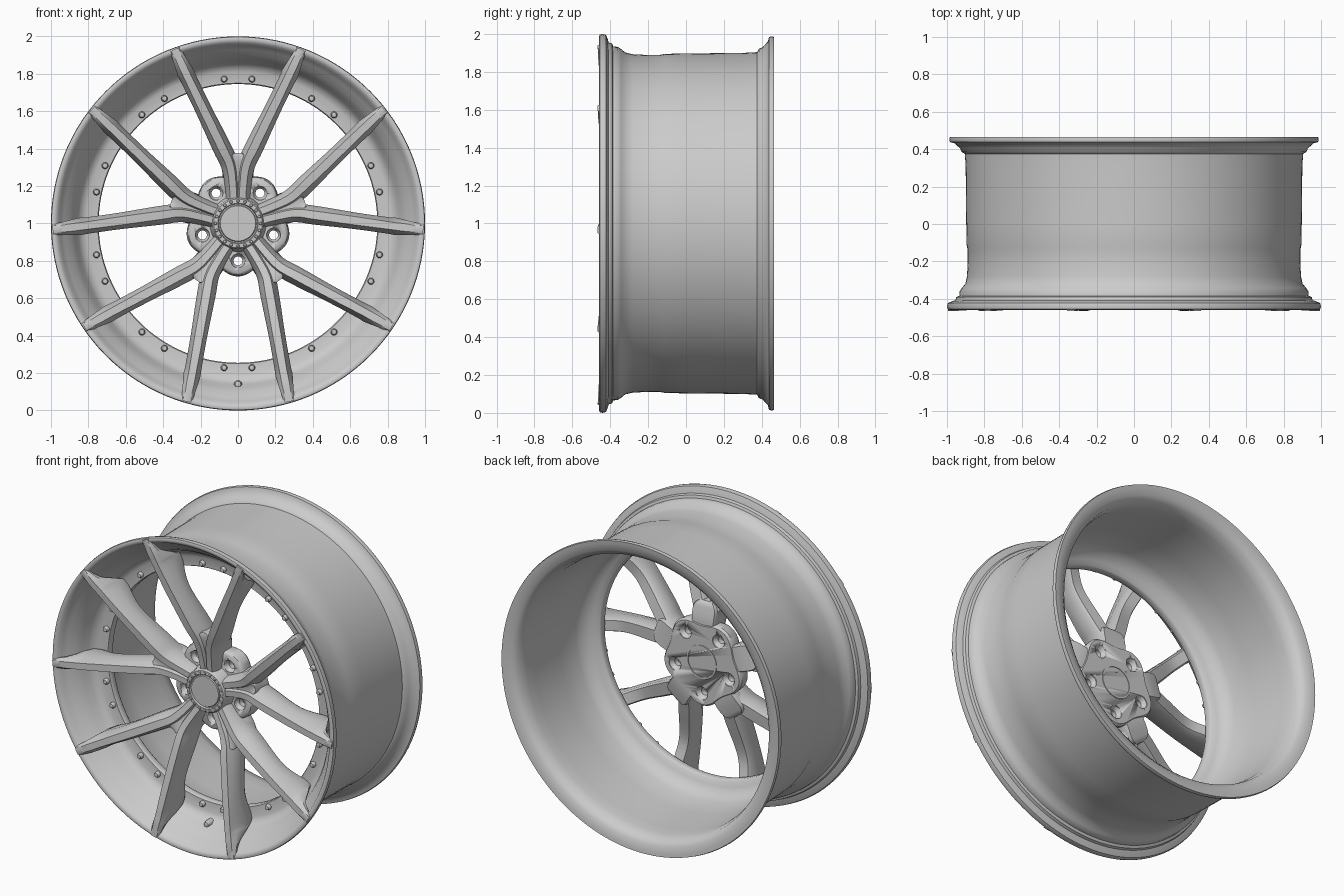
import bpy, bmesh
from math import sin, cos, pi, radians, hypot
from mathutils import Vector

if "Cube" in bpy.data.objects:
    bpy.data.objects.remove(bpy.data.objects["Cube"])

metal = bpy.data.materials.new("light_grey_metal")
metal.use_nodes = True
GREY = (0.6, 0.6, 0.6, 1)
metal.diffuse_color = GREY
metal.node_tree.nodes["Principled BSDF"].inputs["Base Color"].default_value = GREY


def place(angle, radius, side, y):
    """Wheel coordinates: radius along a spoke direction, side across it, y depth."""
    return Vector((radius * cos(angle) - side * sin(angle), y,
                   1 + radius * sin(angle) + side * cos(angle)))


def finish(name, bm, angle=35):
    bmesh.ops.remove_doubles(bm, verts=bm.verts, dist=0.0001)
    bmesh.ops.recalc_face_normals(bm, faces=bm.faces)
    mesh = bpy.data.meshes.new(name)
    bm.to_mesh(mesh)
    bm.free()
    mesh.materials.append(metal)
    obj = bpy.data.objects.new(name, mesh)
    bpy.context.collection.objects.link(obj)
    bpy.ops.object.select_all(action='DESELECT')
    obj.select_set(True)
    bpy.context.view_layer.objects.active = obj
    bpy.ops.object.shade_smooth_by_angle(angle=radians(angle))
    return obj


def skin(bm, rings, loop_rings=False, loop_points=True, caps=False):
    """Bridge successive rings of points with quads."""
    rows = [[bm.verts.new(p) for p in ring] for ring in rings]
    count = len(rows[0])
    for i in range(len(rows) if loop_rings else len(rows) - 1):
        a, b = rows[i], rows[(i + 1) % len(rows)]
        for j in range(count if loop_points else count - 1):
            k = (j + 1) % count
            bm.faces.new((a[j], a[k], b[k], b[j]))
    if caps:
        bm.faces.new(rows[0])
        bm.faces.new(rows[-1])


def lathe(bm, profile, steps, closed=False, center=(0, 0)):
    """Spin (radius, y) points about the wheel axis or a parallel one."""
    rings = []
    for i in range(steps):
        t = 2 * pi * i / steps
        rings.append([Vector((center[0] + r * cos(t), y, 1 + center[1] + r * sin(t)))
                      for r, y in profile])
    skin(bm, rings, loop_rings=True, loop_points=closed)


def smooth_path(points, steps=5):
    """Catmull-Rom interpolation of stations holding any number of values."""
    pts = [points[0]] + list(points) + [points[-1]]
    out = []
    for i in range(1, len(pts) - 2):
        for s in range(steps):
            t = s / steps
            out.append([0.5 * (2 * b + (c - a) * t + (2 * a - 5 * b + 4 * c - d) * t * t
                               + (3 * b - a - 3 * c + d) * t ** 3)
                        for a, b, c, d in zip(*pts[i - 1:i + 3])])
    return out + [list(points[-1])]


# Barrel with front dish, riveted flange and rear lip
outer = [(0.985, -0.46), (0.997, -0.455), (1.0, -0.44), (0.995, -0.422), (0.97, -0.412),
         (0.955, -0.408), (0.95, -0.39), (0.934, -0.384), (0.932, -0.36), (0.92, -0.342),
         (0.902, -0.32), (0.893, -0.28), (0.889, -0.2), (0.889, -0.14), (0.895, -0.11),
         (0.897, 0), (0.9, 0.3), (0.904, 0.375), (0.922, 0.385), (0.93, 0.405), (0.945, 0.418),
         (0.96, 0.432), (0.984, 0.438), (0.988, 0.452), (0.984, 0.465)]
inner = [(0.965, 0.463), (0.92, 0.455), (0.89, 0.43), (0.876, 0.37), (0.872, 0.3),
         (0.866, 0.05), (0.852, -0.1), (0.828, -0.155), (0.785, -0.185), (0.752, -0.195),
         (0.745, -0.205), (0.745, -0.24), (0.75, -0.247), (0.81, -0.25), (0.838, -0.262),
         (0.858, -0.29), (0.875, -0.33), (0.9, -0.37), (0.93, -0.4), (0.952, -0.425),
         (0.965, -0.45)]
bm = bmesh.new()
lathe(bm, outer + inner, 128, closed=True)
finish("rim_barrel", bm, 50)

# Spoke arms: side, radius, front y, back y, ridge half width, base half width
ARM = [(0.022, 0.08, -0.315, -0.18, 0.018, 0.04),
       (0.028, 0.2, -0.335, -0.175, 0.018, 0.042),
       (0.043, 0.31, -0.36, -0.19, 0.02, 0.048),
       (0.088, 0.41, -0.388, -0.22, 0.022, 0.05),
       (0.185, 0.61, -0.427, -0.275, 0.022, 0.044),
       (0.258, 0.76, -0.45, -0.245, 0.02, 0.044),
       (0.277, 0.8, -0.455, -0.29, 0.02, 0.046),
       (0.298, 0.845, -0.461, -0.385, 0.02, 0.04),
       (0.318, 0.888, -0.464, -0.425, 0.018, 0.034),
       (0.338, 0.932, -0.466, -0.445, 0.016, 0.028)]
stations = smooth_path(ARM)
bm = bmesh.new()
for k in range(5):
    for sign in (1, -1):
        rings = []
        for i, (u, r, front, back, ridge, base) in enumerate(stations):
            p, q = stations[max(i - 1, 0)], stations[min(i + 1, len(stations) - 1)]
            du, dr = q[0] - p[0], q[1] - p[1]
            length = hypot(du, dr)
            nu, nr = dr / length, -du / length
            depth = back - front
            half = [(ridge, front), (ridge + 0.005, front + 0.09 * depth),
                    (base * 0.75, front + 0.22 * depth), (base, front + 0.5 * depth),
                    (base * 0.95, back - 0.1 * depth), (base * 0.75, back)]
            section = half + [(-w, y) for w, y in reversed(half)]
            rings.append([place(radians(90 + 72 * k), r + nr * w, sign * (u + nu * w), y)
                          for w, y in section])
        skin(bm, rings, caps=True)
finish("spoke_arms", bm, 32)

# Stems filling each fork: radius, half width, front y, back y
STEM = [(0.08, 0.06, -0.305, -0.165), (0.2, 0.075, -0.32, -0.165), (0.27, 0.08, -0.335, -0.168),
        (0.33, 0.08, -0.348, -0.18), (0.36, 0.065, -0.35, -0.19), (0.376, 0.04, -0.345, -0.205)]
bm = bmesh.new()
for k in range(5):
    rings = []
    for r, w, front, back in smooth_path(STEM, 4):
        half = [(w * 0.25, front + 0.006), (w * 0.5, front), (w * 0.75, front + 0.035),
                (w, front + 0.1), (w * 1.05, back - 0.015), (w * 0.95, back)]
        section = half + [(-s, y) for s, y in reversed(half)]
        rings.append([place(radians(90 + 72 * k), r, s, y) for s, y in section])
    skin(bm, rings, caps=True)
finish("spoke_stems", bm, 40)

# Hub plate with five rounded lobes
bm = bmesh.new()
outline = []
for i in range(100):
    t = 2 * pi * i / 100
    outline.append((t, 0.258 + 0.02 * cos(5 * (t + pi / 2))))
skin(bm, [[place(t, r * scale, 0, y) for t, r in outline]
          for scale, y in ((0.93, -0.255), (0.98, -0.248), (1, -0.235), (1.02, -0.175), (0.98, -0.16))],
     caps=True)
hub = finish("hub_plate", bm, 40)

# Lug holes, countersunk on both sides
bm = bmesh.new()
for k in range(5):
    a = radians(270 + 72 * k)
    lathe(bm, [(0, -0.3), (0.042, -0.3), (0.036, -0.24), (0.024, -0.225), (0.024, -0.19),
               (0.042, -0.165), (0.042, -0.1), (0, -0.1)], 24, center=(0.2 * cos(a), 0.2 * sin(a)))
cutter = finish("hole_cutter", bm)
cutter.hide_render = True
mod = hub.modifiers.new("holes", 'BOOLEAN')
mod.operation, mod.object, mod.solver = 'DIFFERENCE', cutter, 'EXACT'
bpy.context.view_layer.objects.active = hub
bpy.ops.object.modifier_apply(modifier=mod.name)
bpy.data.objects.remove(cutter)

# Low ring round the bore on the back of the hub
bm = bmesh.new()
lathe(bm, [(0.096, -0.17), (0.096, -0.156), (0.106, -0.156), (0.106, -0.17)], 48, closed=True)
finish("bore_ring", bm)

# Hub cone and recessed centre cap
bm = bmesh.new()
lathe(bm, [(0, -0.333), (0.094, -0.333), (0.098, -0.327), (0.104, -0.327), (0.108, -0.338),
           (0.13, -0.336), (0.137, -0.325), (0.142, -0.28), (0.156, -0.24), (0.156, -0.2),
           (0, -0.2)], 64)
finish("centre_cap", bm, 40)


def dome(bm, radius, angle, size, base, height):
    lathe(bm, [(size, base), (size, base - height * 0.5), (size * 0.7, base - height * 0.9),
               (0, base - height)], 12,
          center=(radius * cos(angle), radius * sin(angle)))


# Small bolts around the cap
bm = bmesh.new()
for i in range(20):
    dome(bm, 0.12, 2 * pi * i / 20, 0.009, -0.332, 0.012)
finish("cap_bolts", bm)

# Flange rivets in pairs between the arms, and the valve
bm = bmesh.new()
for k in range(10):
    for offset in (-5.5, 5.5):
        dome(bm, 0.775, radians(90 + 36 * k + offset), 0.018, -0.244, 0.03)
finish("flange_rivets", bm, 50)
bm = bmesh.new()
dome(bm, 0.86, radians(270), 0.022, -0.27, 0.06)
finish("valve", bm, 50)
